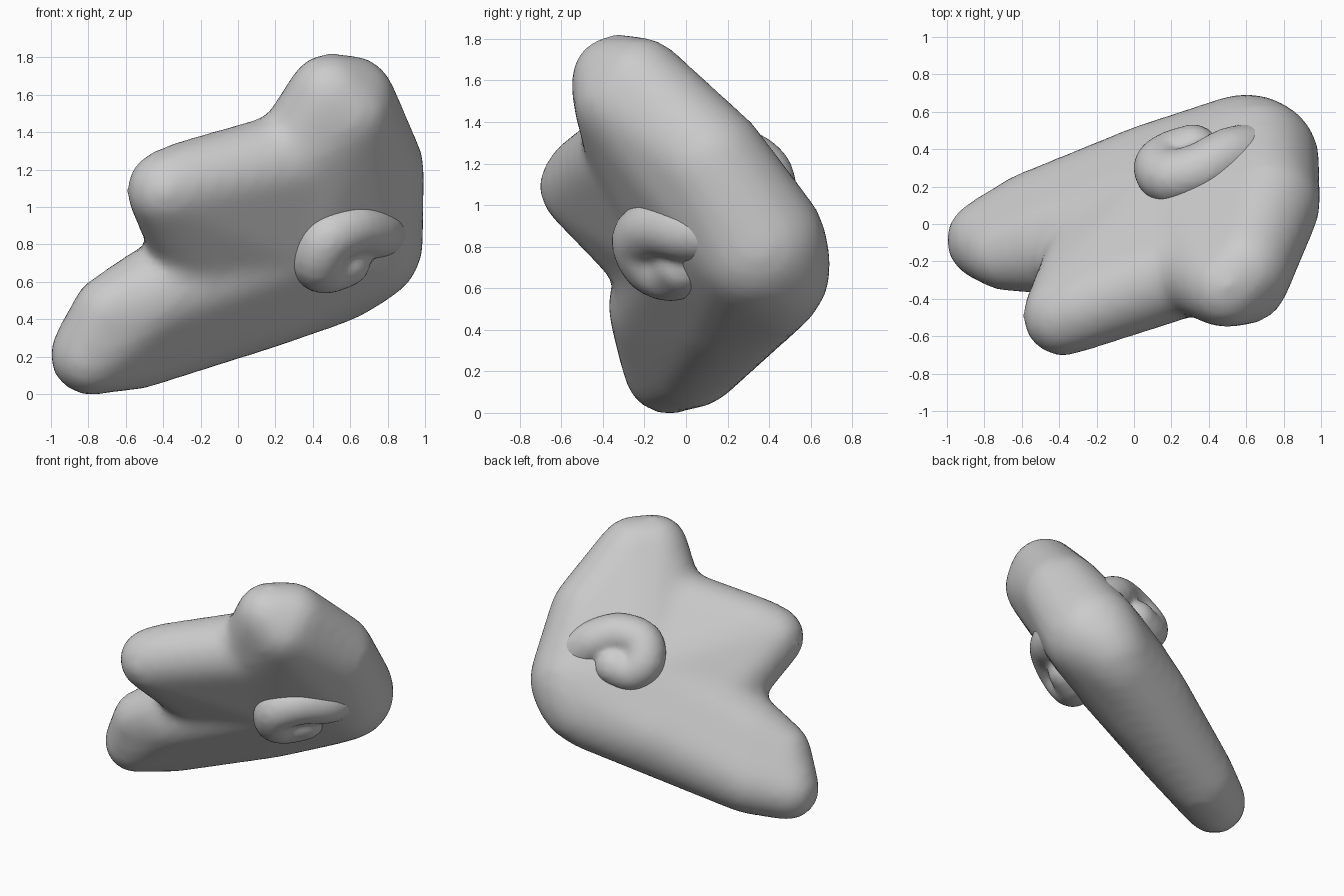
import bpy, bmesh
from mathutils import Vector, Matrix

if "Cube" in bpy.data.objects:
    bpy.data.objects.remove(bpy.data.objects["Cube"])

grey = bpy.data.materials.new("light grey")
grey.diffuse_color = (0.6, 0.6, 0.6, 1)
grey.use_nodes = True
grey.node_tree.nodes["Principled BSDF"].inputs["Base Color"].default_value = grey.diffuse_color


def add_hull(bm, balls):
    """Add the convex skin stretched over a set of (x, y, z, radius) balls."""
    part = bmesh.new()
    for x, y, z, r in balls:
        bmesh.ops.create_icosphere(part, subdivisions=3, radius=r,
                                   matrix=Matrix.Translation((x, y, z)))
    result = bmesh.ops.convex_hull(part, input=part.verts[:])
    junk = {v for v in result["geom_interior"] if isinstance(v, bmesh.types.BMVert)}
    bmesh.ops.delete(part, geom=list(junk), context='VERTS')
    temp = bpy.data.meshes.new("temp")
    part.to_mesh(temp)
    part.free()
    bm.from_mesh(temp)
    bpy.data.meshes.remove(temp)


def finish(name, bm, voxel, smooth):
    """Fuse overlapping hulls into one smooth skin."""
    bmesh.ops.recalc_face_normals(bm, faces=bm.faces[:])
    mesh = bpy.data.meshes.new(name)
    bm.to_mesh(mesh)
    bm.free()
    ob = bpy.data.objects.new(name, mesh)
    bpy.context.collection.objects.link(ob)
    mesh.materials.append(grey)
    fuse = ob.modifiers.new("fuse", 'REMESH')
    fuse.mode = 'VOXEL'
    fuse.voxel_size = voxel
    fuse.use_smooth_shade = True
    soft = ob.modifiers.new("soften", 'SMOOTH')
    soft.factor = 0.5
    soft.iterations = smooth
    return ob


# Body: three tapering lobes fanning out in one plane from a thick shared core
core = (0.30, 0.11, 0.85, 0.35)
root = (0.655, 0.34, 0.81, 0.34)
heels = [(0.58, 0.43, 0.68, 0.27), (0.62, 0.40, 0.74, 0.30)]
shoulder = (0.71, 0.11, 1.20, 0.29)
low_tip = [(-0.79, -0.085, 0.21, 0.22), (-0.69, -0.16, 0.44, 0.20), (-0.55, 0.03, 0.27, 0.25)]
low_web = [(-0.45, -0.11, 0.52, 0.27), (0.10, 0.22, 0.55, 0.32), (0.50, 0.41, 0.62, 0.255)]
mid_tip = [(-0.38, -0.49, 1.09, 0.22), (-0.28, -0.45, 1.13, 0.225)]
mid_web = [(-0.20, -0.12, 0.75, 0.25)]
top_tip = [(0.49, -0.33, 1.595, 0.23), (0.60, -0.23, 1.57, 0.245), (0.58, -0.29, 1.50, 0.255)]
top_web = [(0.32, -0.22, 1.26, 0.265)]
body = bmesh.new()
add_hull(body, low_tip + low_web + heels + [core, root])
add_hull(body, mid_tip + mid_web + top_web + [core, root])
add_hull(body, top_tip + top_web + [core, shoulder, root])
finish("body", body, 0.035, 16)

# Horns: a curl lying on each side of the body plane, its root sunk in the body
curl = [(0.77, 0.18, 0.87, 0.15), (0.73, 0.01, 0.875, 0.15), (0.62, -0.14, 0.89, 0.145),
        (0.48, -0.21, 0.83, 0.15), (0.43, -0.16, 0.72, 0.15), (0.47, -0.07, 0.68, 0.145),
        (0.57, -0.02, 0.71, 0.14)]


def spline(points, steps=4):
    """Catmull-Rom samples through the points, radius included."""
    p = [Vector(q) for q in [points[0]] + points + [points[-1]]]
    out = []
    for a, b, c, d in zip(p, p[1:], p[2:], p[3:]):
        for i in range(steps):
            t = i / steps
            out.append(0.5 * (2 * b + (c - a) * t + (2 * a - 5 * b + 4 * c - d) * t * t
                              + (3 * b - a - 3 * c + d) * t ** 3))
    return out + [p[-1]]


centre = Vector((0.67, 0.37, 0.77))
normal = Vector((0.44, -0.718, -0.538)).normalized()
mirror = (Matrix.Translation(centre - 0.04 * normal) @ Matrix.Scale(-1, 4, normal)
          @ Matrix.Translation(-centre))
for name, flip in (("front_horn", False), ("back_horn", True)):
    horn = bmesh.new()
    balls = spline(curl)
    for a, b in zip(balls, balls[1:]):
        add_hull(horn, [a, b])
    if flip:
        bmesh.ops.transform(horn, matrix=mirror, verts=horn.verts[:])
    finish(name, horn, 0.022, 4)
